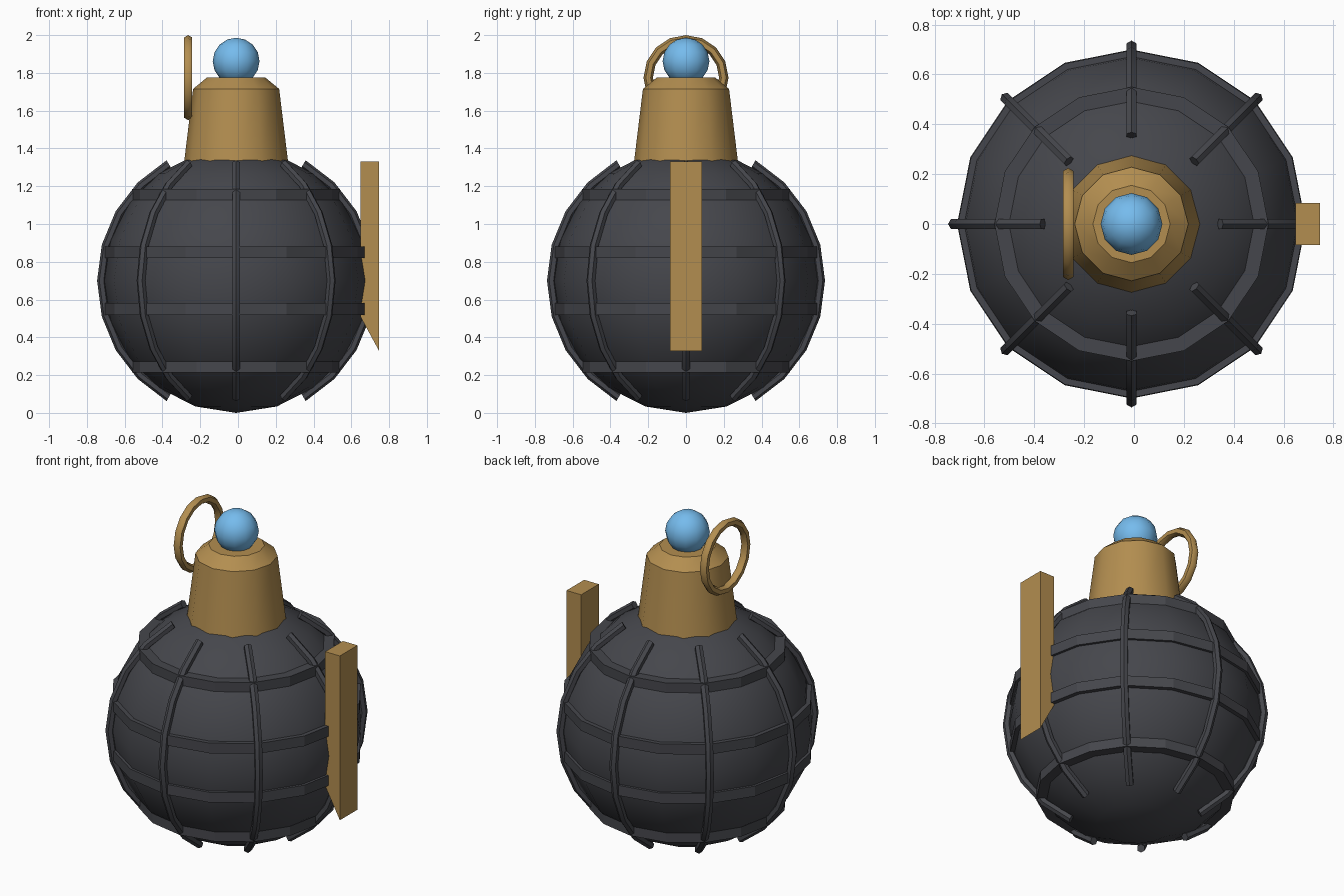
import bpy, bmesh
from math import sin, cos, pi, radians
from mathutils import Vector

if "Cube" in bpy.data.objects:
    bpy.data.objects.remove(bpy.data.objects["Cube"])

CX = -0.01      # axis of the body
CZ = 0.70       # height of the body centre


def material(name, rgb):
    m = bpy.data.materials.new(name)
    m.diffuse_color = (*rgb, 1)
    m.use_nodes = True
    m.node_tree.nodes["Principled BSDF"].inputs["Base Color"].default_value = m.diffuse_color
    return m


DARK = material("dark_iron", (0.06, 0.062, 0.072))
BRASS = material("brass", (0.45, 0.27, 0.08))
BLUE = material("blue", (0.18, 0.5, 0.85))


def finish(name, bm, mat, smooth_angle=None):
    bmesh.ops.remove_doubles(bm, verts=bm.verts, dist=1e-5)
    bmesh.ops.recalc_face_normals(bm, faces=bm.faces)
    me = bpy.data.meshes.new(name)
    bm.to_mesh(me)
    bm.free()
    me.materials.append(mat)
    if smooth_angle:
        me.shade_smooth()
        me.set_sharp_from_angle(angle=radians(smooth_angle))
    ob = bpy.data.objects.new(name, me)
    bpy.context.collection.objects.link(ob)
    return ob


def skin(bm, loops, closed=False):
    """Join equal-length loops of points with quads, capping open ends."""
    rows = [[bm.verts.new(p) for p in loop] for loop in loops]
    n = len(rows[0])
    for i in range(len(rows) if closed else len(rows) - 1):
        a, b = rows[i], rows[(i + 1) % len(rows)]
        for j in range(n):
            k = (j + 1) % n
            bm.faces.new((a[j], a[k], b[k], b[j]))
    if not closed:
        bm.faces.new(rows[0])
        bm.faces.new(rows[-1])


def lathe(name, profile, sides, mat, smooth_angle=None):
    """Spin (radius, z) points about the body axis."""
    bm = bmesh.new()
    skin(bm, [[(CX + r * cos(2 * pi * j / sides), r * sin(2 * pi * j / sides), z)
               for j in range(sides)] for r, z in profile])
    return finish(name, bm, mat, smooth_angle)


def ball(name, radius, z, sides, rings, mat):
    prof = [(max(radius * sin(pi * i / rings), 1e-7), z - radius * cos(pi * i / rings))
            for i in range(rings + 1)]
    return lathe(name, prof, sides, mat, 60)


def hoop_section(angle, major, minor, sides):
    """Cross-section points (radial, up, sideways) of a tube on a circle."""
    pts = []
    for j in range(sides):
        t = 2 * pi * j / sides
        r = major + minor * cos(t)
        pts.append((r * cos(angle), r * sin(angle), minor * sin(t)))
    return pts


# Round body
ball("body", 0.70, CZ, 16, 10, DARK)

# Horizontal bands, mirrored above and below the middle
for dz, r in ((0.15, 0.697), (0.455, 0.55)):
    for s, side in ((1, "upper"), (-1, "lower")):
        z = CZ + s * dz
        lathe(f"band_{side}_{int(dz * 1000)}", [(r, z - 0.031), (r, z + 0.031)], 16, DARK)

# Eight vertical ribs
for k in range(8):
    a = k * pi / 4
    out, side = Vector((cos(a), sin(a), 0)), Vector((-sin(a), cos(a), 0))
    bm = bmesh.new()
    skin(bm, [[Vector((CX, 0, CZ)) + out * p + Vector((0, 0, q)) + side * w
               for p, q, w in hoop_section(radians(-60 + 15 * i), 0.7125, 0.0235, 6)]
              for i in range(9)])
    finish(f"rib_{k + 1}", bm, DARK, 40)

# Tapered neck with chamfered top
lathe("neck", [(0.28, 1.29), (0.275, 1.33), (0.228, 1.715), (0.155, 1.775)], 12, BRASS, 32)

# Top ball
ball("top_ball", 0.124, 1.862, 12, 8, BLUE)

# Pull ring standing on the left of the neck
bm = bmesh.new()
skin(bm, [[(-0.264 + w, p, 1.775 + q)
           for p, q, w in hoop_section(2 * pi * i / 16, 0.20, 0.025, 6)]
          for i in range(16)], closed=True)
finish("pull_ring", bm, BRASS, 60)

# Side lever with slanted foot
lever = [(0.648, 1.33), (0.747, 1.33), (0.747, 0.328), (0.648, 0.51)]
bm = bmesh.new()
skin(bm, [[(x, y, z) for x, z in lever] for y in (-0.085, 0.085)])
finish("lever", bm, BRASS)
